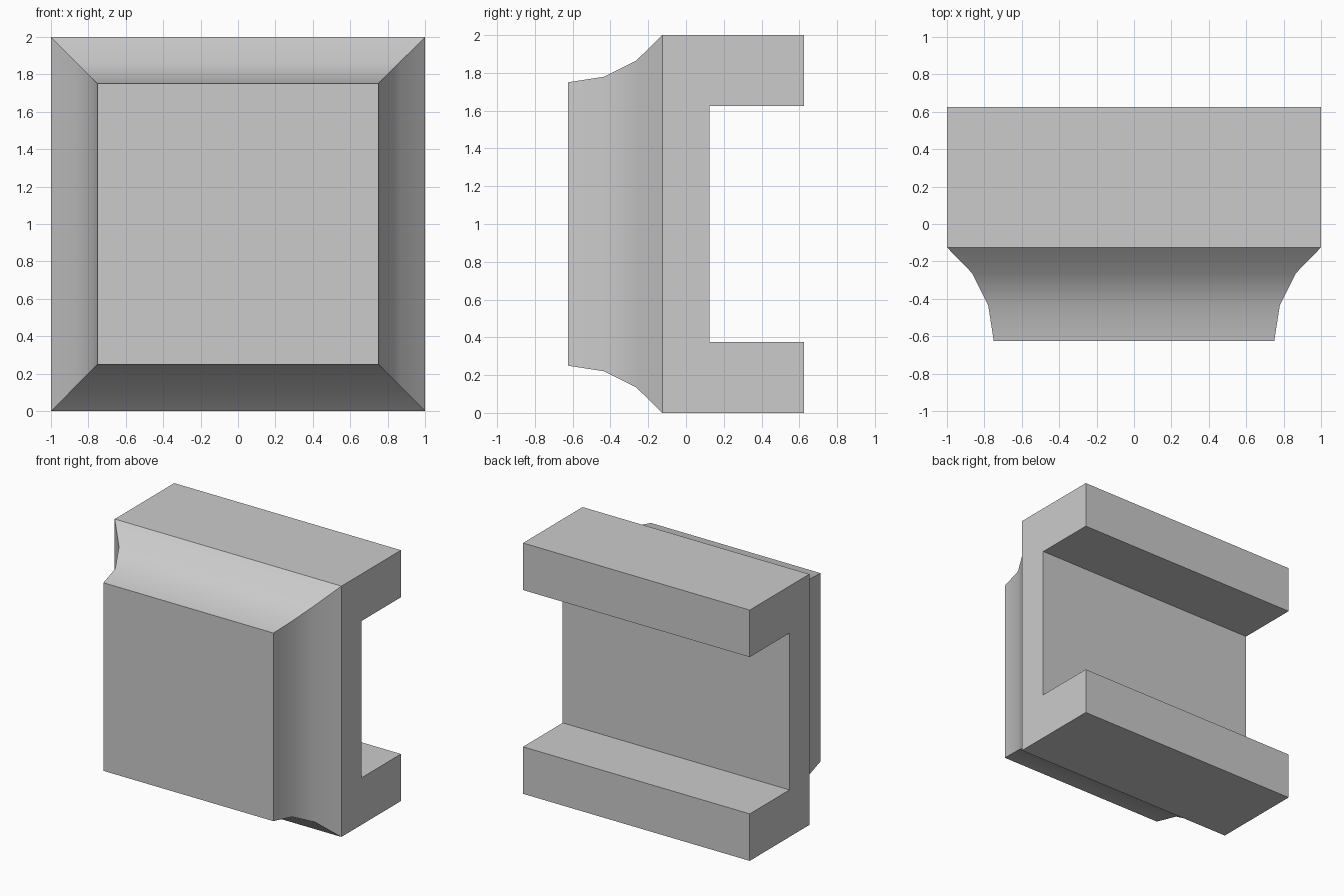
import bpy, bmesh, math

if "Cube" in bpy.data.objects:
    bpy.data.objects.remove(bpy.data.objects["Cube"])

bm = bmesh.new()

# Channel body: C-shaped side profile (y, z), spanning the width
profile = [(-0.125, 0), (0.625, 0), (0.625, 0.375), (0.125, 0.375),
           (0.125, 1.625), (0.625, 1.625), (0.625, 2), (-0.125, 2)]
left = [bm.verts.new((-1, y, z)) for y, z in profile]
right = [bm.verts.new((1, y, z)) for y, z in profile]
bm.faces.new(left)
bm.faces.new(right)
for i in range(len(profile) - 1):  # the front stays open for the flare
    bm.faces.new((left[i], left[i + 1], right[i + 1], right[i]))

# Coved front: square rings following a circular arc
radius, steps = 0.625, 3
sweep = 2 * math.atan(0.5)
ring = [left[0], right[0], right[-1], left[-1]]
for s in range(1, steps + 1):
    a = sweep * (1 - s / steps)
    half = 0.75 + radius * (1 - math.cos(a))
    y = -0.625 + radius * math.sin(a)
    new = [bm.verts.new((sx * half, y, 1 + sz * half))
           for sx, sz in ((-1, -1), (1, -1), (1, 1), (-1, 1))]
    for i in range(4):
        j = (i + 1) % 4
        bm.faces.new((ring[i], ring[j], new[j], new[i]))
    ring = new
bm.faces.new(ring)  # flat front panel

bmesh.ops.recalc_face_normals(bm, faces=bm.faces)
mesh = bpy.data.meshes.new("coved_channel_block")
bm.to_mesh(mesh)
bm.free()
block = bpy.data.objects.new("coved_channel_block", mesh)
bpy.context.collection.objects.link(block)

# Smooth cove, crisp edges
bpy.context.view_layer.objects.active = block
block.select_set(True)
bpy.ops.object.shade_smooth_by_angle(angle=math.radians(30))
